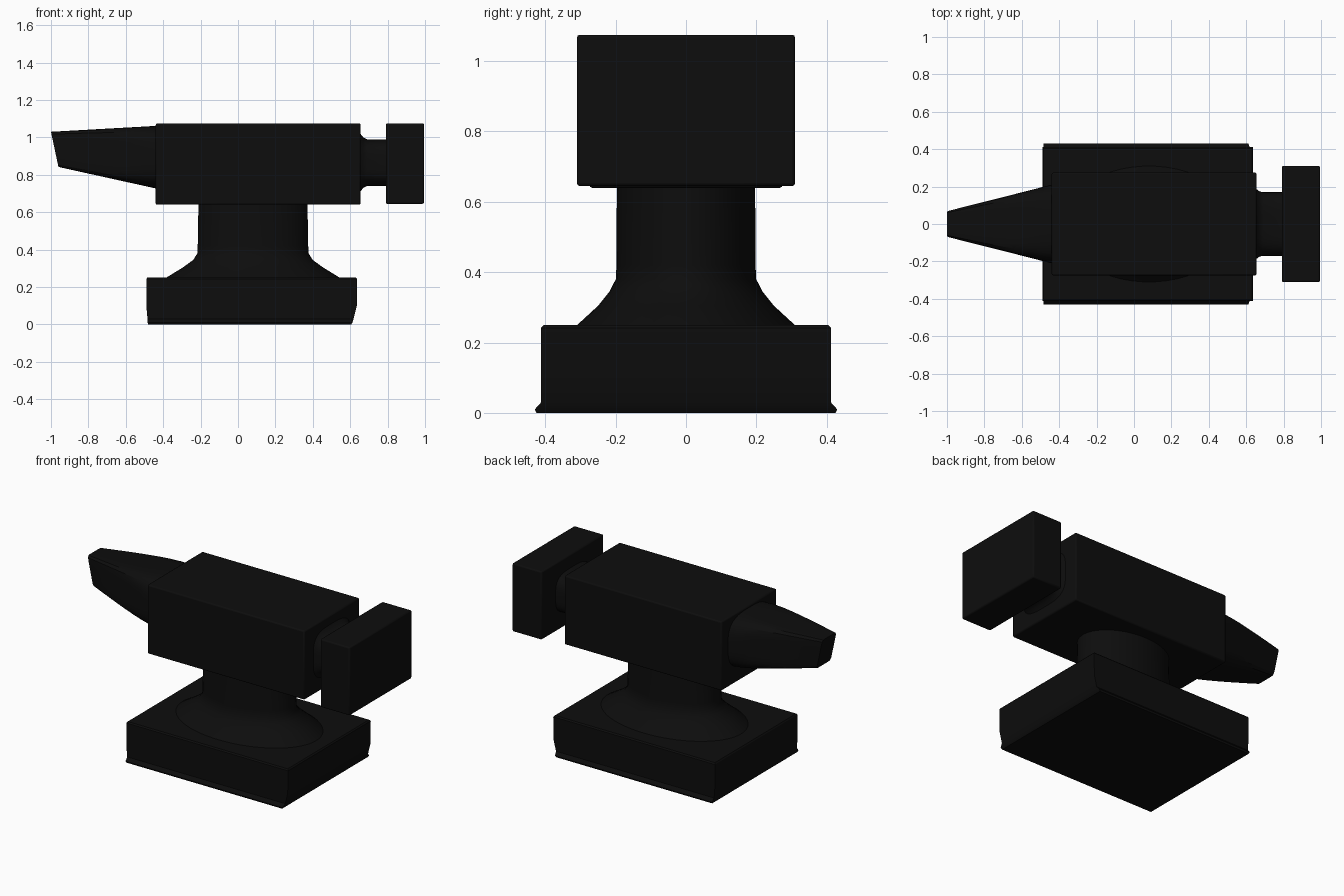
import bpy, bmesh, math
from mathutils import Vector

if "Cube" in bpy.data.objects:
    bpy.data.objects.remove(bpy.data.objects["Cube"])

iron = bpy.data.materials.new("black_iron")
iron.diffuse_color = (0.004, 0.004, 0.004, 1)
iron.use_nodes = True
iron.node_tree.nodes["Principled BSDF"].inputs["Base Color"].default_value = iron.diffuse_color
N = 48


def finish(name, bm, bevel=0.0):
    bmesh.ops.recalc_face_normals(bm, faces=bm.faces)
    me = bpy.data.meshes.new(name)
    bm.to_mesh(me)
    bm.free()
    me.materials.append(iron)
    ob = bpy.data.objects.new(name, me)
    bpy.context.collection.objects.link(ob)
    if bevel:
        m = ob.modifiers.new("edge_bevel", 'BEVEL')
        m.width, m.segments = bevel, 2
    bpy.ops.object.select_all(action='DESELECT')
    ob.select_set(True)
    bpy.context.view_layer.objects.active = ob
    bpy.ops.object.shade_smooth_by_angle(angle=math.radians(30))
    return ob


def superellipse(a, b, n):
    pts = []
    for i in range(N):
        t = 2 * math.pi * (i + 0.5) / N
        c, s = math.cos(t), math.sin(t)
        r = (abs(c) ** n + abs(s) ** n) ** (-1 / n)
        pts.append((a * c * r, b * s * r))
    return pts


def loft(name, rings, bevel=0.0):
    """Skin a list of point rings and cap both ends."""
    bm = bmesh.new()
    loops = [[bm.verts.new(p) for p in ring] for ring in rings]
    for r, s in zip(loops, loops[1:]):
        k = len(r)
        for i in range(k):
            bm.faces.new((r[i], r[(i + 1) % k], s[(i + 1) % k], s[i]))
    bm.faces.new(loops[0])
    bm.faces.new(loops[-1])
    return finish(name, bm, bevel)


def block(name, lo, hi, bevel):
    rect = lambda z: [(lo[0], lo[1], z), (hi[0], lo[1], z), (hi[0], hi[1], z), (lo[0], hi[1], z)]
    return loft(name, [rect(lo[2]), rect(hi[2])], bevel)


# main body and square hammer head
block("anvil_body", (-0.44, -0.275, 0.64), (0.655, 0.275, 1.075), 0.008)
block("hammer_head", (0.79, -0.31, 0.645), (0.995, 0.31, 1.075), 0.008)

# foot: ends tuck in and sides flare out at the floor
foot = [(0.0, -0.48, 0.605, 0.425), (0.01, -0.483, 0.612, 0.43), (0.03, -0.484, 0.618, 0.412),
        (0.10, -0.49, 0.635, 0.412), (0.242, -0.49, 0.637, 0.412), (0.25, -0.485, 0.63, 0.405)]
loft("foot", [[(x0, -y, z), (x1, -y, z), (x1, y, z), (x0, y, z)] for z, x0, x1, y in foot])

# oval waist flaring into the foot
waist = [(0.24, 0.475, 0.32), (0.25, 0.465, 0.31), (0.305, 0.375, 0.25), (0.345, 0.32, 0.218),
         (0.38, 0.298, 0.2), (0.42, 0.296, 0.198), (0.65, 0.292, 0.197)]
loft("waist", [[(0.08 + u, v, z) for u, v in superellipse(a, b, 2)] for z, a, b in waist])

# neck with a small fillet against the body
neck = [(0.645, 0.19, 0.165), (0.658, 0.185, 0.15), (0.67, 0.175, 0.135),
        (0.69, 0.17, 0.125), (0.80, 0.17, 0.125)]
loft("neck", [[(x, u, 0.865 + v) for u, v in superellipse(a, b, 3.5)] for x, a, b in neck])

# horn: rounded root tapering to a squared, slanted tip
horn = []
for i in range(9):
    t = i / 8
    top, bottom = 1.062 + (1.03 - 1.062) * t, 0.725 + (0.842 - 0.725) * t
    mid, half = (top + bottom) / 2, (top - bottom) / 2
    x_top, x_bottom = -0.43 - 0.57 * t, -0.43 - 0.53 * t
    ring = []
    for u, v in superellipse(0.213 - 0.143 * t, half, 3 + 9 * t):
        f = (v / half + 1) / 2
        ring.append((x_bottom + (x_top - x_bottom) * f, u, mid + v))
    horn.append(ring)
loft("horn", horn)
